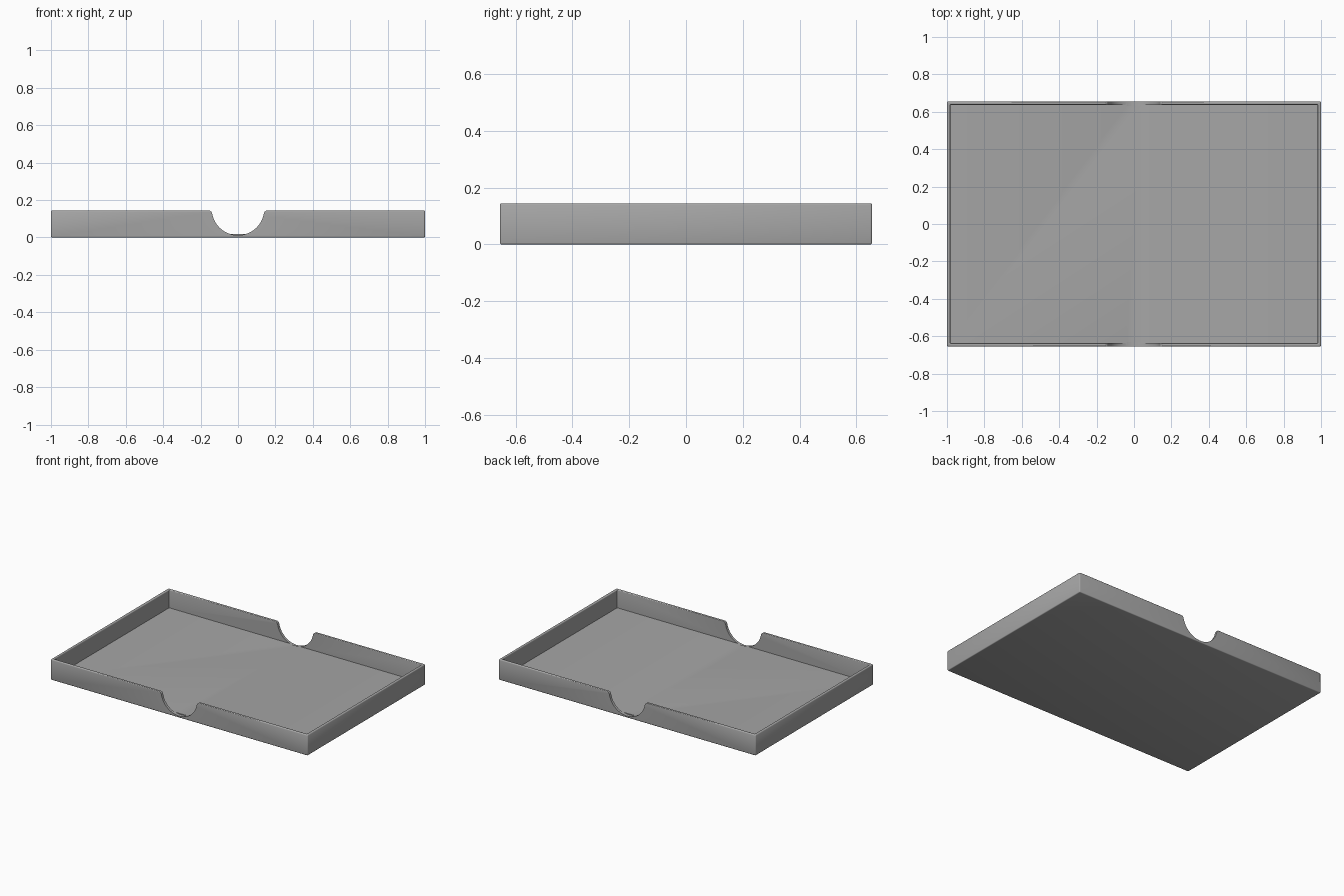
import bpy, bmesh, math

old = bpy.data.objects.get("Cube")
if old:
    bpy.data.objects.remove(old, do_unlink=True)

HALF_X, HALF_Y, HEIGHT = 1.0, 0.655, 0.145
WALL, FLOOR = 0.018, 0.018

grey = bpy.data.materials.new("plain_grey")
grey.use_nodes = True
colour = (0.38, 0.38, 0.38, 1)
grey.diffuse_color = colour
grey.node_tree.nodes["Principled BSDF"].inputs["Base Color"].default_value = colour


def make_object(name, bm):
    bmesh.ops.recalc_face_normals(bm, faces=bm.faces)
    mesh = bpy.data.meshes.new(name)
    bm.to_mesh(mesh)
    bm.free()
    mesh.materials.append(grey)
    obj = bpy.data.objects.new(name, mesh)
    bpy.context.collection.objects.link(obj)
    return obj


# Tray: a box whose top is inset and pushed down to the floor
bm = bmesh.new()
bmesh.ops.create_cube(bm, size=2)
for v in bm.verts:
    v.co = (v.co.x * HALF_X, v.co.y * HALF_Y, (v.co.z + 1) / 2 * HEIGHT)
top = max(bm.faces, key=lambda f: f.calc_center_median().z)
bmesh.ops.inset_region(bm, faces=[top], thickness=WALL, use_even_offset=True)
cavity = bmesh.ops.extrude_face_region(bm, geom=[top])["geom"]
for v in cavity:
    if isinstance(v, bmesh.types.BMVert):
        v.co.z = FLOOR
if top.is_valid:
    bm.faces.remove(top)

# Soften the outer edges and the rim, leaving the inner corners crisp
outer = [e for e in bm.edges if all(
    v.co.z > HEIGHT - 0.001 or abs(v.co.x) > HALF_X - 0.001 for v in e.verts)]
bmesh.ops.bevel(bm, geom=outer, offset=0.006, segments=3, profile=0.5,
                affect='EDGES', clamp_overlap=True)
tray = make_object("tray", bm)


# Thumb notch outline: a round bowl with filleted shoulders
def notch_outline():
    radius, fillet, centre_z = 0.14, 0.022, 0.152
    shoulder_z = HEIGHT - fillet
    reach = radius + fillet
    drop = shoulder_z - centre_z
    shoulder_x = math.sqrt(reach ** 2 - drop ** 2)
    meet = math.atan2(drop, shoulder_x)
    half = []
    for i in range(17):
        a = -math.pi / 2 + (meet + math.pi / 2) * i / 16
        half.append((radius * math.cos(a), centre_z + radius * math.sin(a)))
    for i in range(1, 7):
        a = math.pi + meet - (math.pi / 2 + meet) * i / 6
        half.append((shoulder_x + fillet * math.cos(a),
                     shoulder_z + fillet * math.sin(a)))
    half.append((shoulder_x, HEIGHT + 0.1))
    return half + [(-x, z) for x, z in reversed(half[1:])]


# Cut the matching notches through the front and back walls
for side in (-1, 1):
    bm = bmesh.new()
    start = side * (HALF_Y - WALL - 0.006)
    face = bm.faces.new([bm.verts.new((x, start, z)) for x, z in notch_outline()])
    ext = bmesh.ops.extrude_face_region(bm, geom=[face])["geom"]
    for v in ext:
        if isinstance(v, bmesh.types.BMVert):
            v.co.y = side * (HALF_Y + 0.1)
    cutter = make_object("notch_cutter", bm)
    cutter.hide_render = True
    cut = tray.modifiers.new("thumb_notch", 'BOOLEAN')
    cut.operation = 'DIFFERENCE'
    cut.solver = 'EXACT'
    cut.object = cutter
    bpy.context.view_layer.objects.active = tray
    bpy.ops.object.modifier_apply(modifier=cut.name)
    bpy.data.objects.remove(cutter, do_unlink=True)

bpy.ops.object.select_all(action='DESELECT')
tray.select_set(True)
bpy.context.view_layer.objects.active = tray
bpy.ops.object.shade_smooth_by_angle(angle=math.radians(35))
